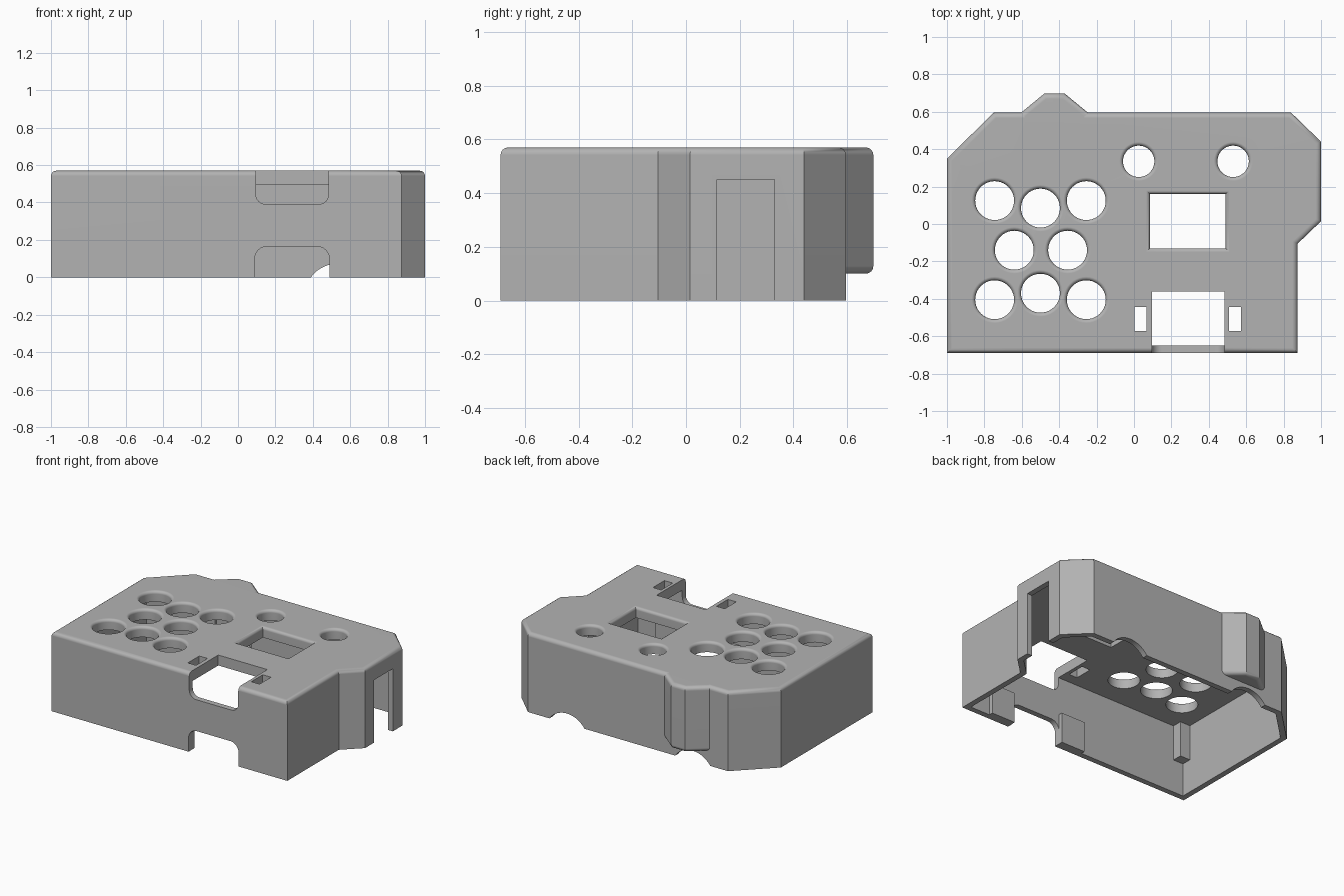
import bpy, bmesh
from math import sin, cos, pi
from mathutils import Vector, Matrix

cube = bpy.data.objects.get("Cube")
if cube:
    bpy.data.objects.remove(cube, do_unlink=True)

TOP, ROOF, WALL, EDGE = 0.57, 0.495, 0.04, 0.028

grey = bpy.data.materials.new("grey_plastic")
grey.use_nodes = True
grey.diffuse_color = (0.45, 0.45, 0.45, 1)
grey.node_tree.nodes["Principled BSDF"].inputs["Base Color"].default_value = grey.diffuse_color


def offset(pts, d):
    """Grow a counter-clockwise outline by d with mitred corners."""
    result = []
    for i, p in enumerate(pts):
        p = Vector(p)
        a = (p - Vector(pts[i - 1])).normalized()
        b = (Vector(pts[(i + 1) % len(pts)]) - p).normalized()
        na, nb = Vector((a.y, -a.x)), Vector((b.y, -b.x))
        result.append(p + (na + nb) * d / (1 + na.dot(nb)))
    return result


def loft(name, outline, levels, along_y=False):
    """Stack the outline at (height, growth) levels into a closed solid."""
    bm = bmesh.new()
    rings = [[bm.verts.new((p.x, p.y, z)) for p in offset(outline, d)] for z, d in levels]
    n = len(outline)
    for low, high in zip(rings, rings[1:]):
        for i in range(n):
            j = (i + 1) % n
            bm.faces.new((low[i], low[j], high[j], high[i]))
    bm.faces.new(rings[0][::-1])
    bm.faces.new(rings[-1])
    if along_y:
        bm.transform(Matrix.Rotation(pi / 2, 4, "X"))
    mesh = bpy.data.meshes.new(name)
    bm.to_mesh(mesh)
    bm.free()
    mesh.materials.append(grey)
    obj = bpy.data.objects.new(name, mesh)
    bpy.context.collection.objects.link(obj)
    return obj


def rect(x0, x1, y0, y1):
    return [(x0, y0), (x1, y0), (x1, y1), (x0, y1)]


def circle(x, y, r, n=40):
    return [(x + r * cos(2 * pi * i / n), y + r * sin(2 * pi * i / n)) for i in range(n)]


def round_rect(x0, x1, y0, y1, r):
    pts = []
    corners = [(x1 - r, y1 - r), (x0 + r, y1 - r), (x0 + r, y0 + r), (x1 - r, y0 + r)]
    for k, (cx, cy) in enumerate(corners):
        for i in range(7):
            a = (k + i / 6) * pi / 2
            pts.append((cx + r * cos(a), cy + r * sin(a)))
    return pts


def combine(target, other, operation):
    mod = target.modifiers.new(operation.lower(), "BOOLEAN")
    mod.operation, mod.solver, mod.object = operation, "EXACT", other
    bpy.ops.object.select_all(action="DESELECT")
    target.select_set(True)
    bpy.context.view_layer.objects.active = target
    bpy.ops.object.modifier_apply(modifier=mod.name)
    bpy.data.objects.remove(other, do_unlink=True)


def cut(*args, **kw):
    combine(case, loft("cutter", *args, **kw), "DIFFERENCE")


def add(*args):
    combine(case, loft("addition", *args), "UNION")


# Quarter-round profiles for outer edges and hole rims
quarter = [i * pi / 8 for i in range(5)]
round_top = [(TOP - EDGE + EDGE * sin(a), EDGE * (cos(a) - 1)) for a in quarter]
round_base = [(0.1 + EDGE - EDGE * sin(a), EDGE * (cos(a) - 1)) for a in reversed(quarter)]
RIM = 0.02
flare = [(0.4, 0)] + [(TOP - RIM + RIM * sin(a), RIM * (1 - cos(a))) for a in quarter] + [(0.7, RIM)]
straight = [(0.3, 0), (0.7, 0)]

# Outer case and rear bulge
footprint = [(-1, -0.69), (0.875, -0.69), (0.875, -0.105), (1, 0.015), (1, 0.44),
             (0.84, 0.595), (-0.75, 0.595), (-1, 0.35)]
bulge = [(-0.61, 0.5), (-0.24, 0.5), (-0.24, 0.59), (-0.37, 0.697), (-0.48, 0.697), (-0.61, 0.59)]
case = loft("device_case", footprint, [(0, 0)] + round_top)
add(bulge, round_base + round_top)

# Hollow interior
cut(footprint, [(-0.1, -WALL), (ROOF, -WALL)])
cut(bulge, [(0.14, -WALL), (ROOF, -WALL)])

# Corner post and retainers beside the front notch
add(rect(-0.97, -0.88, -0.66, -0.58), [(0.24, 0), (ROOF + 0.02, 0)])
for x0, x1 in ((-0.1, 0.09), (0.49, 0.68)):
    add(rect(x0, x1, -0.66, -0.62), [(0, 0), (0.22, 0)])

# Button holes
for x, y in ((-0.745, 0.125), (-0.5, 0.085), (-0.255, 0.125), (-0.64, -0.14),
             (-0.355, -0.14), (-0.745, -0.405), (-0.5, -0.37), (-0.255, -0.405)):
    cut(circle(x, y, 0.104), flare)

# Small round holes and display window
for x in (0.025, 0.53):
    cut(circle(x, 0.335, 0.084), flare)
cut(rect(0.085, 0.49, -0.13, 0.16), flare)

# Slots on both sides of the front recess
for x in (0.035, 0.54):
    cut(rect(x - 0.033, x + 0.033, -0.573, -0.443), straight)

# Front recess through roof and wall, and the notch below it
cut(rect(0.095, 0.485, -0.65, -0.36), straight)
cut(round_rect(0.095, 0.485, 0.39, 0.8, 0.055), [(0.64, 0), (0.8, 0)], along_y=True)
cut(round_rect(0.09, 0.488, -0.2, 0.165, 0.065), [(0.6, 0), (0.8, 0)], along_y=True)

# Side opening and arched cable notches in the rear wall
cut(rect(0.92, 1.1, 0.115, 0.33), [(-0.1, 0), (0.45, 0)])
for x in (0.53, -0.47):
    cut(circle(x, -0.1, 0.172, 64), [(-0.72, 0), (-0.5, 0)], along_y=True)

# Smooth fillets with crisp flat panels
bpy.ops.object.select_all(action="DESELECT")
case.select_set(True)
bpy.context.view_layer.objects.active = case
bpy.ops.object.shade_smooth_by_angle(angle=pi / 6)
weighted = case.modifiers.new("flat_panels", "WEIGHTED_NORMAL")
weighted.keep_sharp = True
